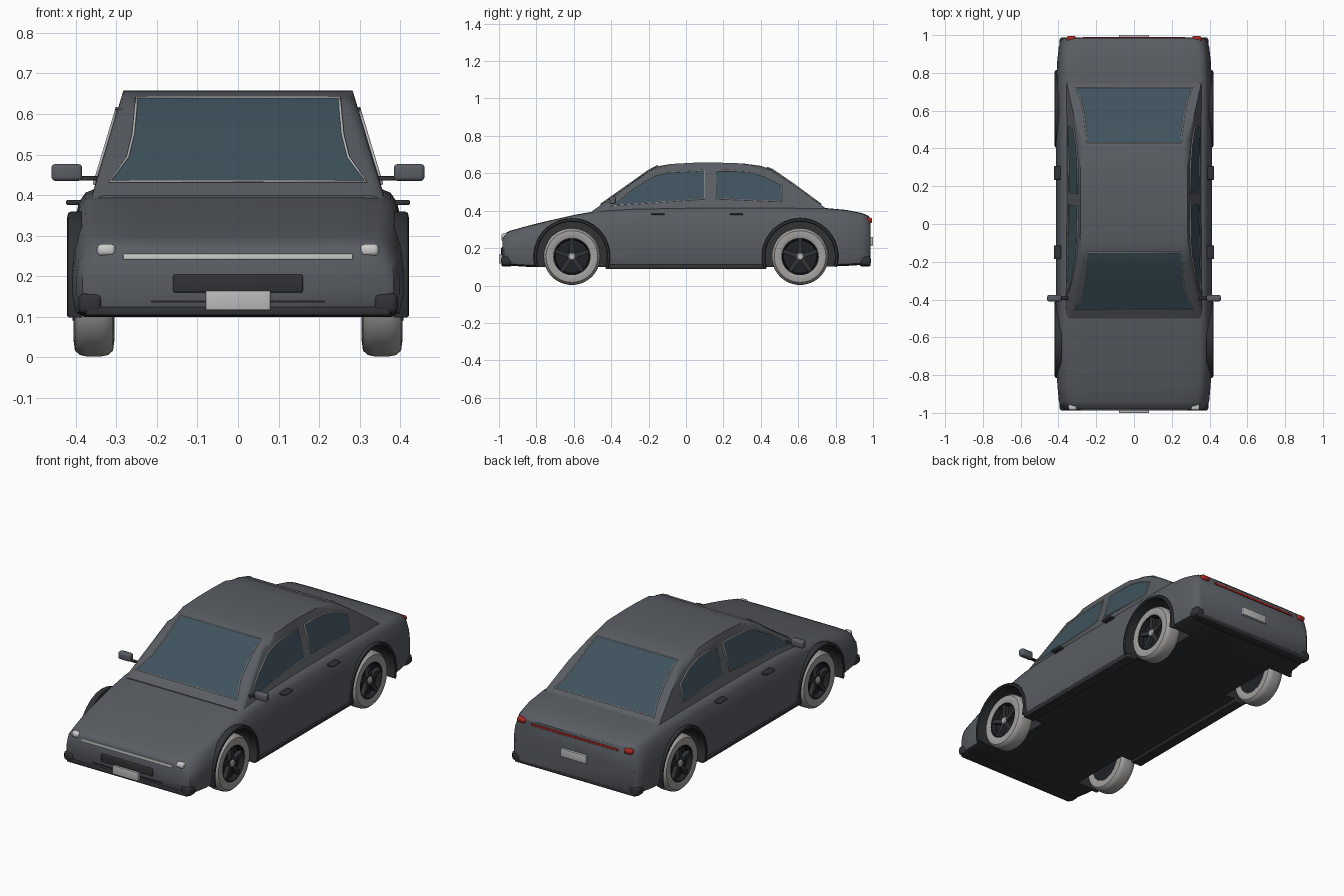
import bpy, bmesh, math
from mathutils import Vector

if "Cube" in bpy.data.objects:
    bpy.data.objects.remove(bpy.data.objects["Cube"])

def mat(name, r, g, b):
    m = bpy.data.materials.new(name)
    m.diffuse_color = (r, g, b, 1)
    m.use_nodes = True
    m.node_tree.nodes["Principled BSDF"].inputs["Base Color"].default_value = m.diffuse_color
    return m

PAINT = mat("paint", .10, .11, .125)
DARK = mat("dark_trim", .03, .032, .036)
BLACK = mat("rim_black", .015, .016, .02)
GLASS = mat("glass", .05, .085, .11)
RUBBER = mat("tyre_grey", .36, .35, .34)
LIGHT = mat("light_grey", .5, .5, .5)
WHITE = mat("lamp_white", .85, .85, .87)
RED = mat("lamp_red", .4, .02, .02)

def finish(bm, name, m, smooth=True, angle=35):
    bmesh.ops.recalc_face_normals(bm, faces=bm.faces)
    me = bpy.data.meshes.new(name)
    bm.to_mesh(me)
    bm.free()
    ob = bpy.data.objects.new(name, me)
    bpy.context.collection.objects.link(ob)
    me.materials.append(m)
    bpy.ops.object.select_all(action='DESELECT')
    ob.select_set(True)
    bpy.context.view_layer.objects.active = ob
    if smooth:
        bpy.ops.object.shade_smooth_by_angle(angle=math.radians(angle))
    return ob

def loft(bm, rings, closed=False, caps=True):
    """Skin a list of closed point rings."""
    vs = [[bm.verts.new(p) for p in r] for r in rings]
    n = len(vs[0])
    for a, b in zip(vs, vs[1:] + (vs[:1] if closed else [])):
        for i in range(n):
            bm.faces.new((a[i], a[(i + 1) % n], b[(i + 1) % n], b[i]))
    if caps and not closed:
        bm.faces.new(vs[0])
        bm.faces.new(vs[-1])

def box(name, x, y, z, m, bevel=.004):
    bm = bmesh.new()
    loft(bm, [[(x[0], y[0], k), (x[1], y[0], k), (x[1], y[1], k), (x[0], y[1], k)] for k in z])
    bmesh.ops.bevel(bm, geom=bm.edges[:], offset=bevel, segments=3, profile=.5, affect='EDGES')
    return finish(bm, name, m)

def pair(name, x, y, z, m, bevel=.004):
    for side, s in (("left", 1), ("right", -1)):
        box(f"{name}_{side}", sorted((x[0] * s, x[1] * s)), y, z, m, bevel)

def lathe(bm, prof, y, z, s, n=48, closed=True):
    """Revolve an (x, r) profile about the wheel axle."""
    rings = []
    for i in range(n):
        a = 2 * math.pi * i / n
        rings.append([(s * px, y + r * math.cos(a), z + r * math.sin(a)) for px, r in prof])
    loft(bm, rings, closed=True)

# Lower body: lofted cross-sections (y, half width, bottom, top)
def section(y, w, zb, zt):
    h = zt - zb
    half = [(w - .03, zb), (w - .01, zb + .01), (w, zb + .05), (w, zb + .5 * h), (w - .006, zb + .7 * h),
            (w - .02, zt - .035), (w - .036, zt - .012), (w - .06, zt - .002), (w - .15, zt)]
    return [(x, y, z) for x, z in half] + [(-x, y, z) for x, z in reversed(half)]

stations = [(-.982, .365, .12, .262), (-.972, .383, .112, .277), (-.94, .398, .106, .293), (-.85, .406, .10, .318),
            (-.75, .41, .10, .343), (-.6, .412, .10, .377), (-.46, .412, .10, .402), (-.3, .412, .10, .412),
            (0, .412, .10, .417), (.4, .412, .10, .418), (.73, .412, .10, .416), (.86, .407, .105, .404),
            (.94, .398, .11, .388), (.975, .385, .113, .373), (.986, .37, .118, .36)]
bm = bmesh.new()
loft(bm, [section(*s) for s in stations])
body = finish(bm, "body", PAINT)
body.data.materials.append(DARK)
for p in body.data.polygons:
    if p.normal.z < -.85:
        p.material_index = 1

# Wheel wells cut out of the body
WY, WZ = .61, .155
bm = bmesh.new()
for s in (1, -1):
    for y in (-WY, WY):
        ring = [(y + .19 * math.cos(i * math.pi / 32), WZ + .19 * math.sin(i * math.pi / 32)) for i in range(64)]
        loft(bm, [[(s * x, a, b) for a, b in ring] for x in (.275, .5)])
cutter = finish(bm, "well_cutter", DARK, False)
cutter.hide_render = True
mod = body.modifiers.new("wells", 'BOOLEAN')
mod.operation, mod.object, mod.solver = 'DIFFERENCE', cutter, 'EXACT'
mod.material_mode = 'TRANSFER'
bpy.context.view_layer.objects.active = body
bpy.ops.object.modifier_apply(modifier="wells")
bpy.data.objects.remove(cutter)

# Cabin: side profile leaning inwards, rounded roof edges
def cabin_x(z):
    return .357 - (z - .41) * .3

prof = [(-.5, .35), (-.5, .399), (-.2, .612), (-.15, .638), (-.08, .65), (.05, .657), (.15, .658), (.3, .653),
        (.4, .64), (.46, .618), (.58, .535), (.73, .425), (.77, .396), (.77, .35)]
bm = bmesh.new()
loft(bm, [[(s * cabin_x(z), y, z) for y, z in prof] for s in (1, -1)])
edges = [e for e in bm.edges if e.verts[0].co.x * e.verts[1].co.x > 0 and max(v.co.z for v in e.verts) > .38
         and abs(e.verts[0].co.y - e.verts[1].co.y) > .001]
bmesh.ops.bevel(bm, geom=edges, offset=.032, segments=5, profile=.5, affect='EDGES', clamp_overlap=False)
finish(bm, "cabin", PAINT)

# Glass panes with a thin light trim around the outline
def trim(name, pts):
    cu = bpy.data.curves.new(name, 'CURVE')
    cu.dimensions, cu.bevel_depth, cu.bevel_resolution = '3D', .0035, 2
    sp = cu.splines.new('POLY')
    sp.points.add(len(pts) - 1)
    for q, p in zip(sp.points, pts):
        q.co = (*p, 1)
    sp.use_cyclic_u = True
    cu.materials.append(LIGHT)
    bpy.context.collection.objects.link(bpy.data.objects.new(name, cu))

def screen(name, rows, dy):
    left = [Vector((-x, y + dy, z + .003)) for y, z, x in rows]
    right = [Vector((x, y + dy, z + .003)) for y, z, x in rows]
    bm = bmesh.new()
    a, b = [bm.verts.new(p) for p in left], [bm.verts.new(p) for p in right]
    for i in range(len(rows) - 1):
        bm.faces.new((a[i], b[i], b[i + 1], a[i + 1]))
    ob = finish(bm, name, GLASS)
    if sum(p.normal.z for p in ob.data.polygons) < 0:
        ob.data.flip_normals()
    trim(name + "_trim", left + right[::-1])

screen("windscreen", [(-.455, .431, .315), (-.37, .491, .272), (-.29, .548, .258), (-.2, .612, .252),
                      (-.15, .638, .25)], -.002)
screen("rear_screen", [(.43, .629, .25), (.46, .618, .252), (.58, .535, .265), (.67, .469, .285), (.72, .432, .31)], .002)

windows = {"front_window": [(-.4, .427), (-.28, .522), (-.17, .588), (-.1, .605), (.1, .615), (.1, .464)],
           "rear_window": [(.16, .465), (.16, .613), (.25, .614), (.33, .609), (.42, .585), (.51, .54), (.51, .45)]}
for name, pts in windows.items():
    for side, s in (("left", 1), ("right", -1)):
        bm = bmesh.new()
        rings = [[(s * (cabin_x(z) + o), y, z) for y, z in pts] for o in (-.004, .003)]
        loft(bm, rings)
        finish(bm, f"{name}_{side}", GLASS, False)
        trim(f"{name}_trim_{side}", rings[1])

# Wheels and arches
for end, y in (("front", -WY), ("rear", WY)):
    for side, s in (("left", 1), ("right", -1)):
        tag = f"{end}_{side}"
        bm = bmesh.new()
        lathe(bm, [(.31, .1), (.305, .115), (.308, .138), (.32, .149), (.335, .152), (.375, .152), (.39, .149),
                   (.402, .138), (.405, .115), (.4, .1)], y, WZ, s)
        finish(bm, "tyre_" + tag, RUBBER)
        bm = bmesh.new()
        lathe(bm, [(.315, .0), (.315, .1), (.398, .102), (.4, .094), (.372, .088), (.37, 0)], y, WZ, s)
        bmesh.ops.remove_doubles(bm, verts=bm.verts, dist=1e-5)
        finish(bm, "rim_" + tag, BLACK)
        bm = bmesh.new()
        for k in range(5):  # tapered spokes
            a = math.pi / 2 + k * math.tau / 5
            u, t = Vector((0, math.cos(a), math.sin(a))), Vector((0, -math.sin(a), math.cos(a)))
            c = Vector((0, y, WZ))
            loft(bm, [[c + u * r + t * w * q + Vector((s * x, 0, 0)) for q, x in
                       ((-1, .365), (1, .365), (1, xo), (-1, xo))] for r, w, xo in ((.012, .014, .39), (.095, .01, .396))])
        finish(bm, "spokes_" + tag, DARK)
        bm = bmesh.new()
        lathe(bm, [(.37, 0), (.37, .02), (.394, .02), (.398, .015), (.398, 0)], y, WZ, s, 24)
        bmesh.ops.remove_doubles(bm, verts=bm.verts, dist=1e-5)
        finish(bm, "hub_" + tag, LIGHT)
        bm = bmesh.new()
        rings = []
        for i in range(41):
            a = math.radians(-16 + 212 * i / 40)
            rings.append([(s * x, y + r * math.cos(a), WZ + r * math.sin(a)) for x, r in
                          ((.385, .186), (.417, .186), (.421, .191), (.419, .201), (.412, .205), (.385, .205))])
        loft(bm, rings)
        finish(bm, "arch_" + tag, DARK)

# Sills and bumpers
pair("sill", (.34, .408), (-.43, .43), (.088, .112), DARK, .006)
for end, s in (("front", -1), ("rear", 1)):
    span = lambda a, b: sorted((s * a, s * b))
    box(end + "_bumper_lip", (-.375, .375), span(.93, .987), (.103, .125), DARK, .006)
    pair(end + "_bumper_corner", (.335, .394), span(.93, .988), (.108, .158), DARK, .014)
box("front_bumper_slot", (-.215, .215), (-.985, -.97), (.135, .141), BLACK, .001)

# Front fascia
box("grille", (-.16, .16), (-.988, -.965), (.16, .205), DARK, .005)
box("front_plate", (-.08, .08), (-1.0, -.975), (.117, .165), LIGHT, .002)
box("front_light_bar", (-.283, .283), (-.987, -.965), (.241, .256), WHITE, .003)
pair("headlight", (.302, .347), (-.986, -.945), (.25, .28), WHITE, .011)

# Rear fascia
box("rear_light_bar", (-.27, .27), (.97, .991), (.334, .346), RED, .003)
pair("taillight", (.305, .357), (.955, .995), (.333, .363), RED, .011)
box("rear_plate", (-.08, .08), (.975, 1.0), (.215, .26), LIGHT, .002)

# Mirrors and door handles
pair("mirror", (.384, .46), (-.41, -.375), (.435, .477), PAINT, .01)
pair("mirror_arm", (.335, .395), (-.402, -.385), (.436, .447), DARK, .003)
for name, y in (("front_handle", -.15), ("rear_handle", .27)):
    pair(name, (.385, .424), (y - .036, y + .036), (.376, .388), DARK, .004)
